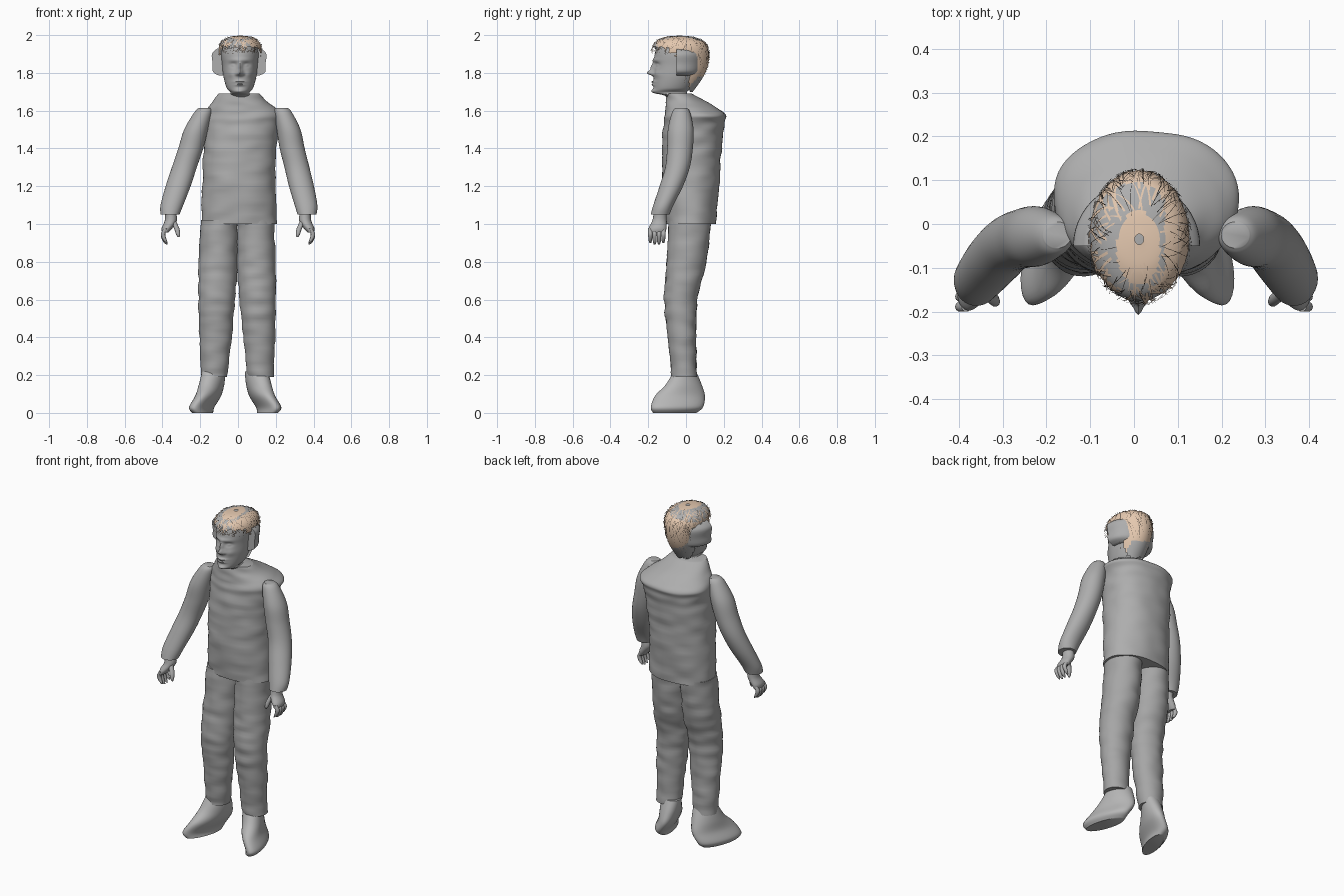
import bpy, bmesh, math, random
from mathutils import Vector, noise

if "Cube" in bpy.data.objects:
    bpy.data.objects.remove(bpy.data.objects["Cube"])
random.seed(4)


def material(name, r, g, b):
    m = bpy.data.materials.new(name)
    m.use_nodes = True
    m.diffuse_color = (r, g, b, 1)
    m.node_tree.nodes["Principled BSDF"].inputs["Base Color"].default_value = (r, g, b, 1)
    return m


GREY = material("body grey", .42, .42, .42)
CLOTH = material("trouser grey", .38, .38, .38)
SHOE = material("shoe grey", .47, .47, .47)
HAIR = material("light hair", .78, .58, .43)
STRAND = material("dark strand", .09, .07, .055)


def section(rows, t):
    """Smoothly interpolated row at position t along the list."""
    last = len(rows) - 1
    i = min(int(t), last - 1)
    f = t - i
    a, b, c, d = (rows[max(0, min(last, k))] for k in range(i - 1, i + 3))
    return [q + f * ((r - p) / 2 + f * (p - 2.5 * q + 2 * r - s / 2
            + f * (1.5 * (q - r) + (s - p) / 2))) for p, q, r, s in zip(a, b, c, d)]


def ring_point(row, angle, power=2):
    z, cx, cy, rx, ry = row
    c, s = math.cos(angle), math.sin(angle)
    bend = lambda v: math.copysign(abs(v) ** (2 / power), v)
    return Vector((cx + rx * bend(c), cy + ry * bend(s), z))


def finish(name, bm, mats, angle=45):
    mesh = bpy.data.meshes.new(name)
    bm.to_mesh(mesh)
    bm.free()
    for m in mats:
        mesh.materials.append(m)
    ob = bpy.data.objects.new(name, mesh)
    bpy.context.collection.objects.link(ob)
    bpy.ops.object.select_all(action='DESELECT')
    ob.select_set(True)
    bpy.context.view_layer.objects.active = ob
    bpy.ops.object.shade_smooth_by_angle(angle=math.radians(angle))
    return ob


def loft_mesh(rows, seg=32, steps=6, power=2, mod=None, caps=True):
    """Rings of (z, x, y, x radius, y radius) joined into a skin."""
    bm = bmesh.new()
    rings = []
    for k in range((len(rows) - 1) * steps + 1):
        row = section(rows, k / steps)
        ring = []
        for j in range(seg):
            p = ring_point(row, math.tau * j / seg, power)
            ring.append(bm.verts.new(mod(p, row) if mod else p))
        rings.append(ring)
    for a, b in zip(rings, rings[1:]):
        for j in range(seg):
            n = (j + 1) % seg
            bm.faces.new((a[j], a[n], b[n], b[j]))
    if caps:
        bm.faces.new(rings[0])
        bm.faces.new(rings[-1])
    bmesh.ops.recalc_face_normals(bm, faces=bm.faces)
    return bm


def loft(name, rows, mat, **options):
    return finish(name, loft_mesh(rows, **options), [mat])


def wrinkle(p, row, amount=.007):
    out = Vector((p.x - row[1], p.y - row[2], 0)).normalized()
    return p + out * amount * noise.noise(Vector((p.x * 9, p.y * 9, p.z * 22)))


# Torso with sloping shoulders
loft("torso", [(1, .005, .025, .2, .13), (1.2, .005, .025, .193, .15),
     (1.4, .01, .032, .193, .158), (1.53, .022, .042, .2, .162),
     (1.575, .028, .05, .21, .163), (1.61, .02, .03, .183, .14),
     (1.65, .01, 0, .145, .105), (1.69, .005, -.035, .105, .066)],
     GREY, seg=64, steps=9, power=2.2, mod=wrinkle)

# Limbs
TROUSER = [(1.02, .1, .02, .098, .112), (.8, .105, .003, .103, .105),
           (.6, .112, -.028, .097, .088), (.4, .12, -.021, .085, .075),
           (.19, .127, -.008, .069, .067)]
SHOE_ROWS = [(0, .187, -.06, .045, .115), (.03, .192, -.048, .055, .138),
             (.09, .158, -.032, .058, .132), (.15, .14, -.012, .062, .095),
             (.22, .128, -.006, .06, .06)]
SLEEVE = [(1.615, .175, -.025, .032, .03), (1.59, .185, -.026, .047, .048),
          (1.5, .222, -.028, .063, .068), (1.4, .25, -.032, .066, .068),
          (1.3, .284, -.045, .066, .065), (1.2, .317, -.078, .066, .062),
          (1.1, .35, -.12, .06, .053), (1.05, .36, -.137, .05, .05)]
PALM = [(1.07, .358, -.137, .028, .032), (1.02, .355, -.14, .032, .038),
        (.98, .375, -.15, .029, .047), (.955, .385, -.154, .017, .045)]


def place(rows, side, shift, slope=0):
    return [(z, side * x + shift + slope * z, y, rx, ry) for z, x, y, rx, ry in rows]


for word, side in (("right", -1), ("left", 1)):
    left = side > 0

    def toe_out(p, row):
        return Vector((p.x - side * .28 * (p.y - row[2]), p.y, p.z))

    loft(word + "_trouser_leg", place(TROUSER, side, -.008 * left), CLOTH,
         seg=40, steps=12, mod=wrinkle)
    loft(word + "_shoe", place(SHOE_ROWS, side, -.03 * left), SHOE, mod=toe_out)
    loft(word + "_arm", place(SLEEVE, side, -.089 * left, .09 * left), GREY)
    loft(word + "_palm", place(PALM, side, 0), GREY, seg=20)
    for i in range(4):
        y, drop = -.12 - .023 * i, .008 * (i in (1, 2))
        finger = [(.975, .383, y, .011, .012), (.945, .397, y, .012, .012),
                  (.915 - drop, .387, y, .01, .01), (.9 - drop, .376, y, .004, .005)]
        loft(f"{word}_finger_{i + 1}", place(finger, side, 0), GREY, seg=10, steps=4)
    thumb = [(1.015, .342, -.155, .014, .014), (.975, .324, -.17, .014, .014),
             (.945, .317, -.178, .011, .011), (.93, .314, -.18, .004, .004)]
    loft(word + "_thumb", place(thumb, side, 0), GREY, seg=10, steps=4)

# Face relief: x offset, height, depth, x spread, z spread
FEATURES = [(0, 1.80, .034, .015, .014), (0, 1.83, .018, .011, .025),
            (0, 1.752, .013, .028, .006), (0, 1.737, .012, .024, .006),
            (0, 1.705, .008, .025, .012), (0, 1.868, .007, .06, .011)]
for s in (-1, 1):
    FEATURES += [(s * .037, 1.843, -.013, .018, .012), (s * .037, 1.841, .009, .01, .006),
                 (s * .05, 1.795, .008, .02, .018), (s * .017, 1.793, .009, .008, .007)]


def relief(p, row):
    if p.y < row[2]:
        facing = (row[2] - p.y) / max(row[4], .001)
        for x, z, depth, wide, tall in FEATURES:
            d = ((p.x - .01 - x) / wide) ** 2 + ((p.z - z) / tall) ** 2
            p.y -= facing * depth * math.exp(-d)
    return p


# Head and neck
loft("head", [(1.62, .012, -.03, .066, .062), (1.675, .012, -.04, .064, .066),
     (1.695, .01, -.083, .05, .088), (1.72, .01, -.074, .07, .098),
     (1.78, .01, -.053, .087, .117), (1.84, .01, -.033, .094, .135),
     (1.9, .01, -.03, .099, .135), (1.95, .01, -.03, .09, .118),
     (1.98, .01, -.03, .06, .08), (1.988, .01, -.03, .015, .02)],
     GREY, seg=96, steps=12, mod=relief)


# Half-round band over the ears and back of the head
def flat_front(p, row):
    return Vector((p.x, max(p.y, -.05), p.z))


loft("ear_band", [(1.785, .006, -.05, .105, .11), (1.805, .006, -.05, .138, .13),
     (1.85, .006, -.05, .14, .14), (1.9, .006, -.05, .144, .145),
     (1.93, .006, -.05, .115, .13)], GREY, seg=48, steps=4, mod=flat_front)

# Hair cap, trimmed along the hairline
SHELL = [(1.7, .01, -.03, .062, .066), (1.78, .01, -.03, .09, .122),
         (1.85, .01, -.03, .104, .148), (1.92, .012, -.03, .114, .15),
         (1.965, .012, -.032, .1, .128), (1.99, .012, -.035, .06, .075),
         (1.997, .012, -.035, .01, .012)]


def hairline(y):
    return 1.7 if y > .015 else 1.9 if y > -.09 else 1.935


bm = loft_mesh(SHELL, seg=60, steps=8, caps=False)
bmesh.ops.delete(bm, context='FACES', geom=[
    f for f in bm.faces
    if f.calc_center_median().z < hairline(f.calc_center_median().y) + random.uniform(-.012, .012)])
for f in bm.faces:
    c = f.calc_center_median()
    crown = ((c.x - .01) / .05) ** 2 + ((c.y + .055) / .085) ** 2
    rim = (c.x / .1) ** 2 + ((c.y + .03) / .125) ** 2
    f.material_index = int(crown > 1 and rim < 1 and c.x < .07 or c.y < -.15)
finish("hair_cap", bm, [HAIR, GREY])

# Loose overlapping strands draped over the cap
bm = bmesh.new()
for n in range(260):
    angle = random.uniform(0, math.tau)
    start = random.uniform(2.6, 5.4)
    y = ring_point(section(SHELL, 3), angle).y
    lowest = .1 if y > .015 else 2.6 if y > -.09 else 2.75
    end = max(lowest, start - random.uniform(.6, 2.4))
    twist, dark = random.uniform(-.5, .5), n % 2
    width = .008 if dark else .035
    previous = None
    for k in range(6):
        f = k / 5
        row = section(SHELL, start + (end - start) * f)
        row[3] += .003 + .003 * dark
        row[4] += .003 + .003 * dark
        row[0] += .001 + .001 * dark
        half = width * (1.05 - f)
        pair = [bm.verts.new(ring_point(row, angle + twist * f + s * half)) for s in (-1, 1)]
        if previous:
            face = bm.faces.new((previous[0], previous[1], pair[1], pair[0]))
            face.material_index = dark
        previous = pair
finish("hair_strands", bm, [HAIR, STRAND])
